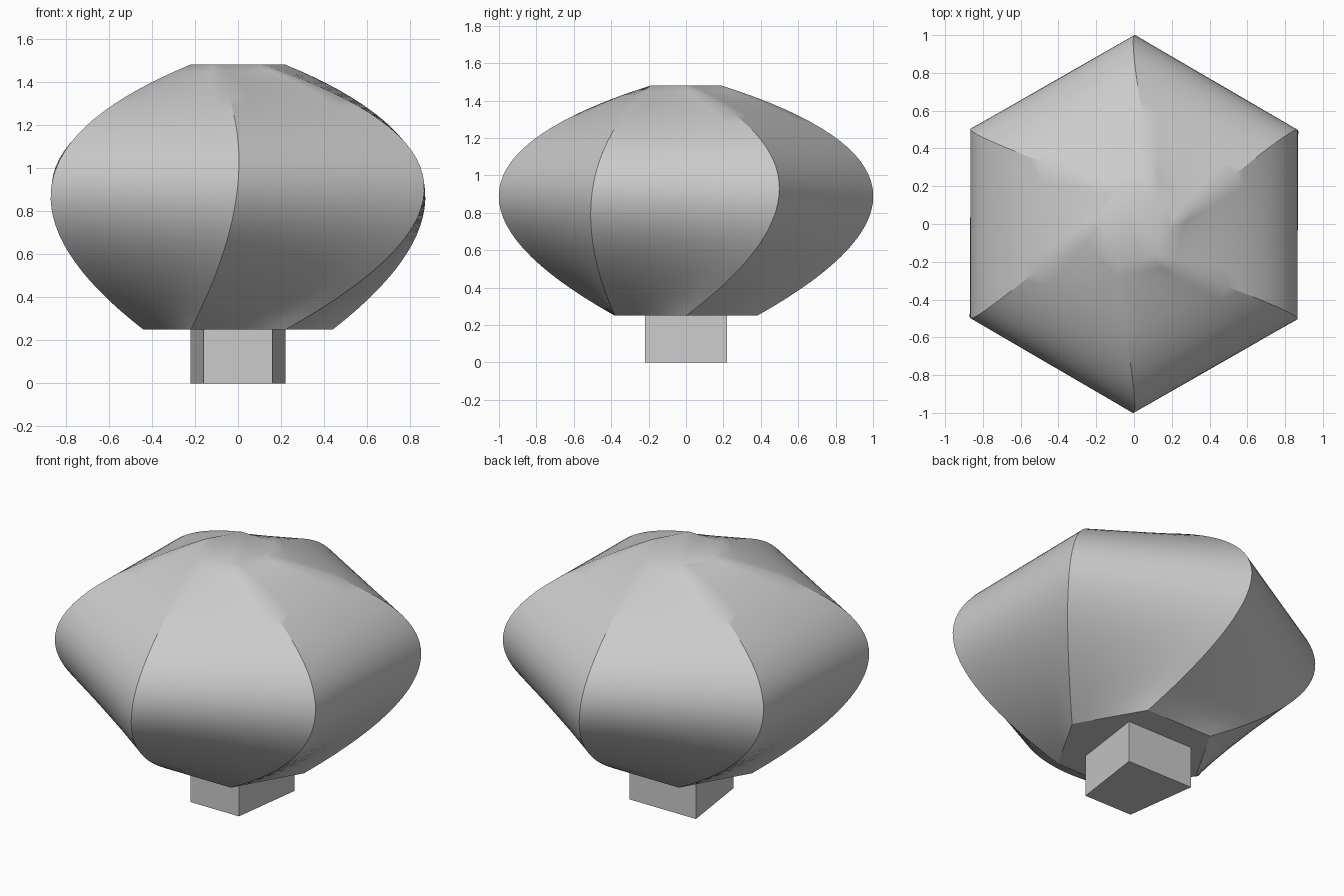
import bpy, bmesh
from math import radians, cos, sin
from mathutils import Vector

if "Cube" in bpy.data.objects:
    bpy.data.objects.remove(bpy.data.objects["Cube"], do_unlink=True)

grey = bpy.data.materials.new("light grey")
grey.use_nodes = True
colour = (0.6, 0.6, 0.6, 1)
grey.diffuse_color = colour
grey.node_tree.nodes["Principled BSDF"].inputs["Base Color"].default_value = colour

SIDES, STEPS, COLUMNS = 6, 32, 6


def make_object(name, bm):
    bmesh.ops.recalc_face_normals(bm, faces=bm.faces)
    mesh = bpy.data.meshes.new(name)
    bm.to_mesh(mesh)
    bm.free()
    mesh.materials.append(grey)
    obj = bpy.data.objects.new(name, mesh)
    bpy.context.collection.objects.link(obj)
    return obj


def hexagon_corner(radius, degrees, z):
    a = radians(degrees)
    return Vector((radius * cos(a), radius * sin(a), z))


def through(a, b, c, t):
    """Quadratic curve through three points at t = 0, 0.5 and 1."""
    return a * (1 - t) * (1 - 2 * t) + b * 4 * t * (1 - t) + c * t * (2 * t - 1)


def skin(bm, rings):
    """Bridge closed rings of vertices and cap both ends."""
    n = len(rings[0])
    for low, high in zip(rings, rings[1:]):
        for i in range(n):
            j = (i + 1) % n
            bm.faces.new((low[i], low[j], high[j], high[i]))
    bm.faces.new(rings[0])
    bm.faces.new(rings[-1])


# Lofted body: three hexagons, the middle one turned half a side
bm = bmesh.new()
rings = []
for s in range(STEPS + 1):
    t = s / STEPS
    corners = [through(hexagon_corner(0.44, 60 * k, 0.25),
                       hexagon_corner(0.998, 60 * k + 30, 0.93),
                       hexagon_corner(0.22, 60 * k, 1.48), t)
               for k in range(SIDES)]
    rings.append([bm.verts.new(corners[k].lerp(corners[(k + 1) % SIDES], c / COLUMNS))
                  for k in range(SIDES) for c in range(COLUMNS)])
skin(bm, rings)
body = make_object("body", bm)
bpy.ops.object.select_all(action="DESELECT")
body.select_set(True)
bpy.context.view_layer.objects.active = body
bpy.ops.object.shade_smooth_by_angle(angle=radians(30))

# Foot: a short prism, narrower at the front
bm = bmesh.new()
outline = [(-0.16, -0.22), (0.16, -0.22), (0.22, 0.22), (-0.22, 0.22)]
skin(bm, [[bm.verts.new((x, y, z)) for x, y in outline] for z in (0, 0.25)])
make_object("foot", bm)
